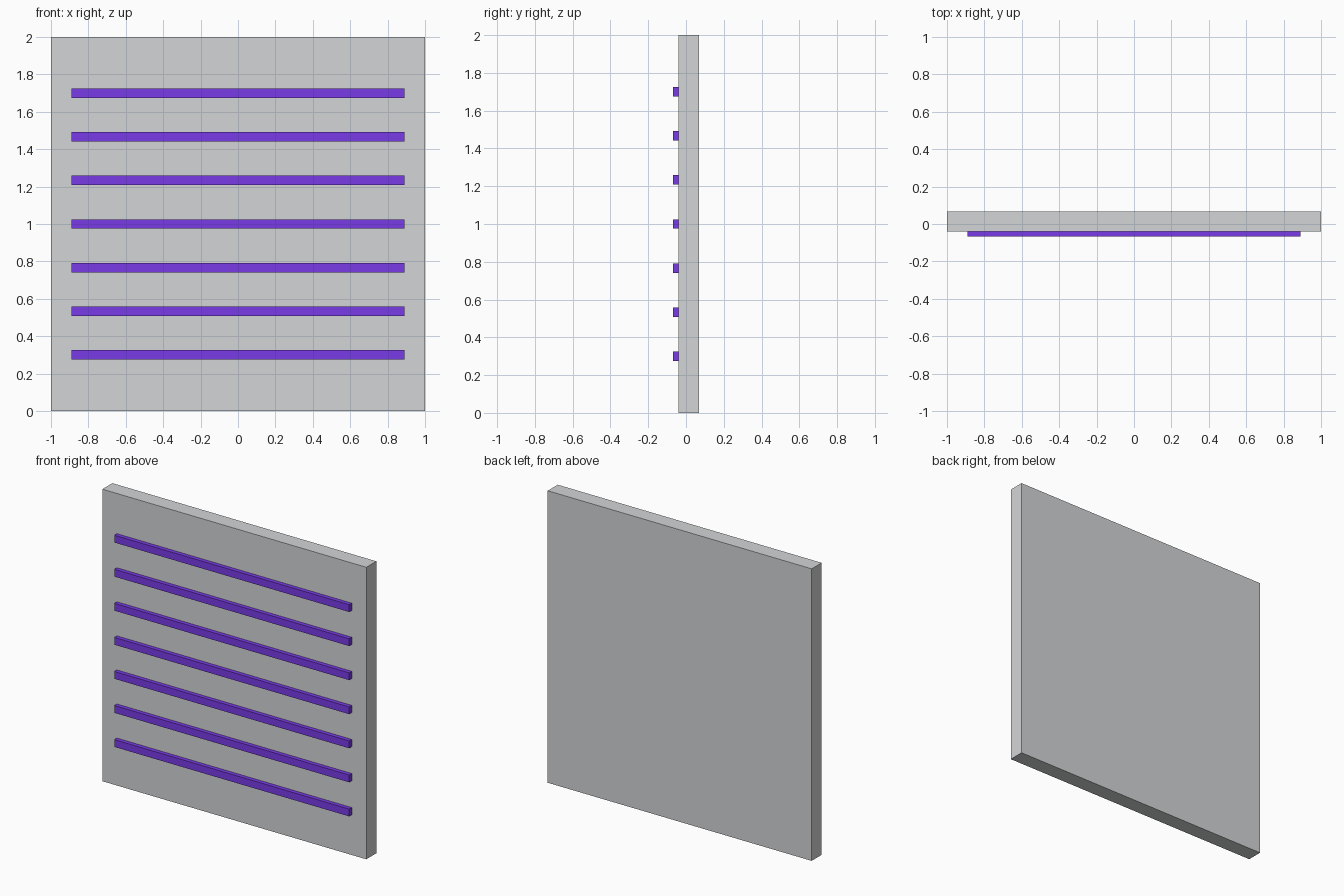
import bpy
from mathutils import Vector

cube = bpy.data.objects.get("Cube")
if cube:
    bpy.data.objects.remove(cube, do_unlink=True)


def make_material(name, rgb):
    mat = bpy.data.materials.new(name)
    mat.use_nodes = True
    color = (*rgb, 1.0)
    mat.diffuse_color = color
    bsdf = next(n for n in mat.node_tree.nodes if n.type == "BSDF_PRINCIPLED")
    bsdf.inputs["Base Color"].default_value = color
    return mat


def box(name, low, high, mat):
    low, high = Vector(low), Vector(high)
    bpy.ops.mesh.primitive_cube_add(size=1, location=(low + high) / 2)
    obj = bpy.context.object
    obj.name = name
    obj.scale = high - low
    bpy.ops.object.transform_apply(location=False, rotation=False, scale=True)
    obj.data.materials.append(mat)
    return obj


grey = make_material("light grey", (0.655, 0.665, 0.68))
purple = make_material("purple", (0.2, 0.045, 0.82))

# Square backing panel
FRONT = -0.04
box("panel", (-1, FRONT, 0), (1, 0.068, 2), grey)

# Seven evenly spaced horizontal slats on the front
HALF_WIDTH, HALF_HEIGHT, SPACING = 0.89, 0.025, 0.2333
for i in range(7):
    z = 1 + (i - 3) * SPACING
    box(f"slat_{i + 1}",
        (-HALF_WIDTH, -0.068, z - HALF_HEIGHT),
        (HALF_WIDTH, FRONT, z + HALF_HEIGHT), purple)
